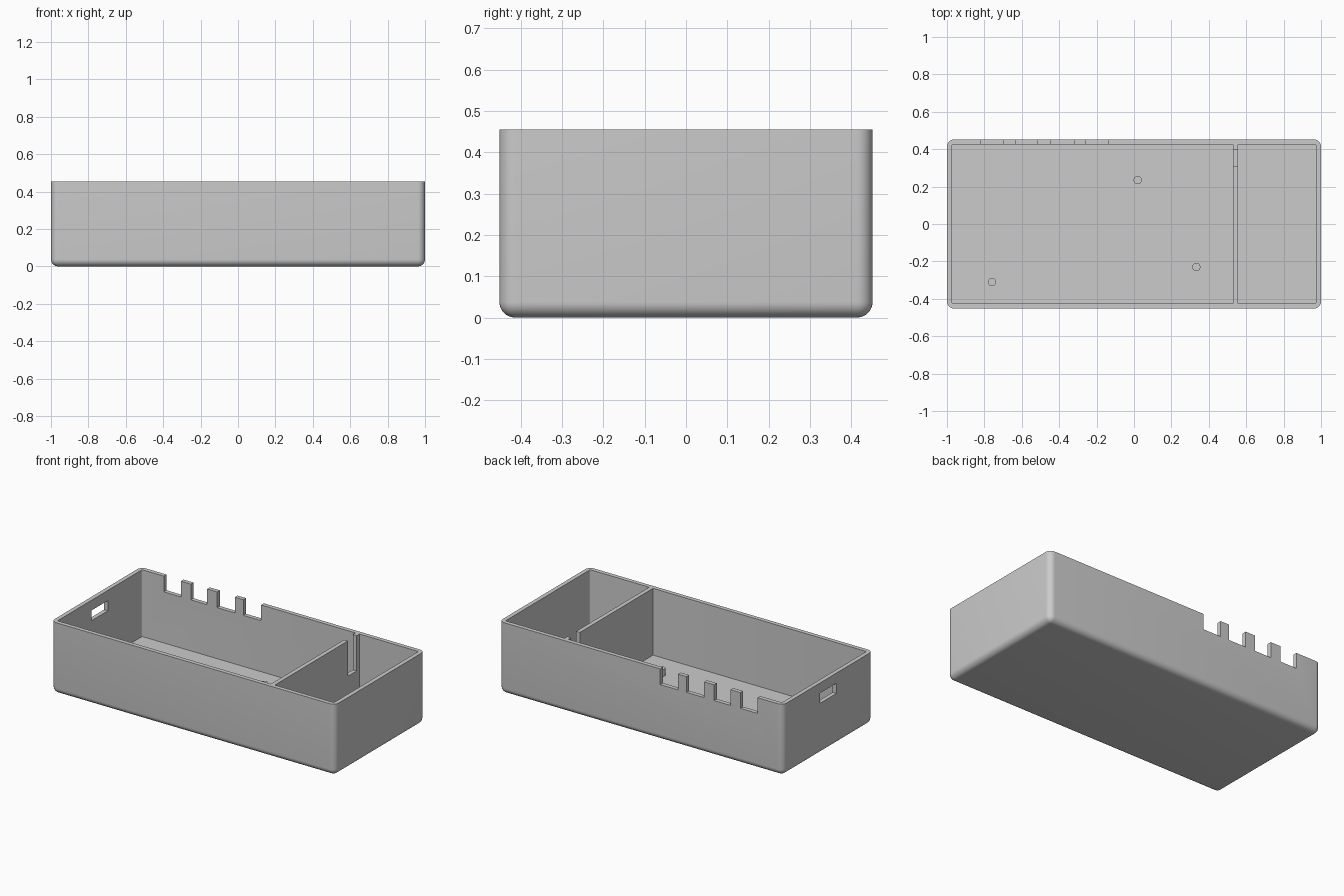
import bpy, bmesh
from mathutils import Matrix, Vector

if "Cube" in bpy.data.objects:
    bpy.data.objects.remove(bpy.data.objects["Cube"], do_unlink=True)

grey = bpy.data.materials.new("light_grey_plastic")
grey.use_nodes = True
grey.diffuse_color = (0.6, 0.6, 0.6, 1)
grey.node_tree.nodes["Principled BSDF"].inputs["Base Color"].default_value = (0.6, 0.6, 0.6, 1)

HX, HY, HEIGHT = 1.0, 0.452, 0.455
WALL, FLOOR = 0.027, 0.03


def make_object(name, bm):
    mesh = bpy.data.meshes.new(name)
    bm.to_mesh(mesh)
    bm.free()
    mesh.materials.append(grey)
    obj = bpy.data.objects.new(name, mesh)
    bpy.context.collection.objects.link(obj)
    return obj


def box(name, low, high, radius=0, segments=1, round_bottom=False):
    """Box between two corners, with rounded upright and optional bottom edges."""
    low, high = Vector(low), Vector(high)
    bm = bmesh.new()
    bmesh.ops.create_cube(bm, size=1)
    for v in bm.verts:
        v.co = (low + high) / 2 + v.co * (high - low)
    if radius:
        def chosen(e):
            a, b = (v.co for v in e.verts)
            upright = abs(a.z - b.z) > 0.001
            at_bottom = max(a.z, b.z) < low.z + 0.001
            return upright or (round_bottom and at_bottom)
        bmesh.ops.bevel(bm, geom=[e for e in bm.edges if chosen(e)], offset=radius,
                        segments=segments, profile=0.5, affect='EDGES')
    return make_object(name, bm)


def activate(obj):
    bpy.ops.object.select_all(action='DESELECT')
    obj.select_set(True)
    bpy.context.view_layer.objects.active = obj


def cut(target, cutter):
    """Subtract the cutter, then discard it."""
    cutter.hide_render = True
    mod = target.modifiers.new("cut", 'BOOLEAN')
    mod.operation = 'DIFFERENCE'
    mod.solver = 'EXACT'
    mod.object = cutter
    activate(target)
    bpy.ops.object.modifier_apply(modifier=mod.name)
    bpy.data.objects.remove(cutter, do_unlink=True)


# Tray with rounded corners and bottom edge
tray = box("tray", (-HX, -HY, 0), (HX, HY, HEIGHT), 0.038, 8, round_bottom=True)
cut(tray, box("cavity", (-HX + WALL, -HY + WALL, FLOOR), (HX - WALL, HY - WALL, 1), 0.008, 4))

# Four cable notches in the rim of the back wall
for x0, x1 in ((-0.82, -0.70), (-0.63, -0.515), (-0.445, -0.32), (-0.26, -0.135)):
    cut(tray, box("notch", (x0, HY - 0.06, HEIGHT - 0.1), (x1, HY + 0.1, 1)))

# Port window in the right end wall
cut(tray, box("port", (-HX - 0.1, -0.085, 0.325), (-HX + 0.1, 0.08, 0.39)))

# Divider between the compartments, with a slot open at the top
divider = box("divider", (0.53, -HY + WALL, FLOOR), (0.557, HY - WALL, HEIGHT))
cut(divider, box("slot", (0.4, 0.31, 0.23), (0.7, 0.398, 1)))

# Short mounting pegs on the floor
pegs = []
for i, (x, y) in enumerate(((0.02, 0.235), (-0.76, -0.31), (0.333, -0.23))):
    bm = bmesh.new()
    bmesh.ops.create_cone(bm, cap_ends=True, segments=32, radius1=0.022, radius2=0.022,
                          depth=0.045, matrix=Matrix.Translation((x, y, FLOOR + 0.0225)))
    pegs.append(make_object(f"mounting_peg_{i + 1}", bm))

for obj in [tray] + pegs:
    activate(obj)
    bpy.ops.object.shade_smooth_by_angle(angle=0.6)
